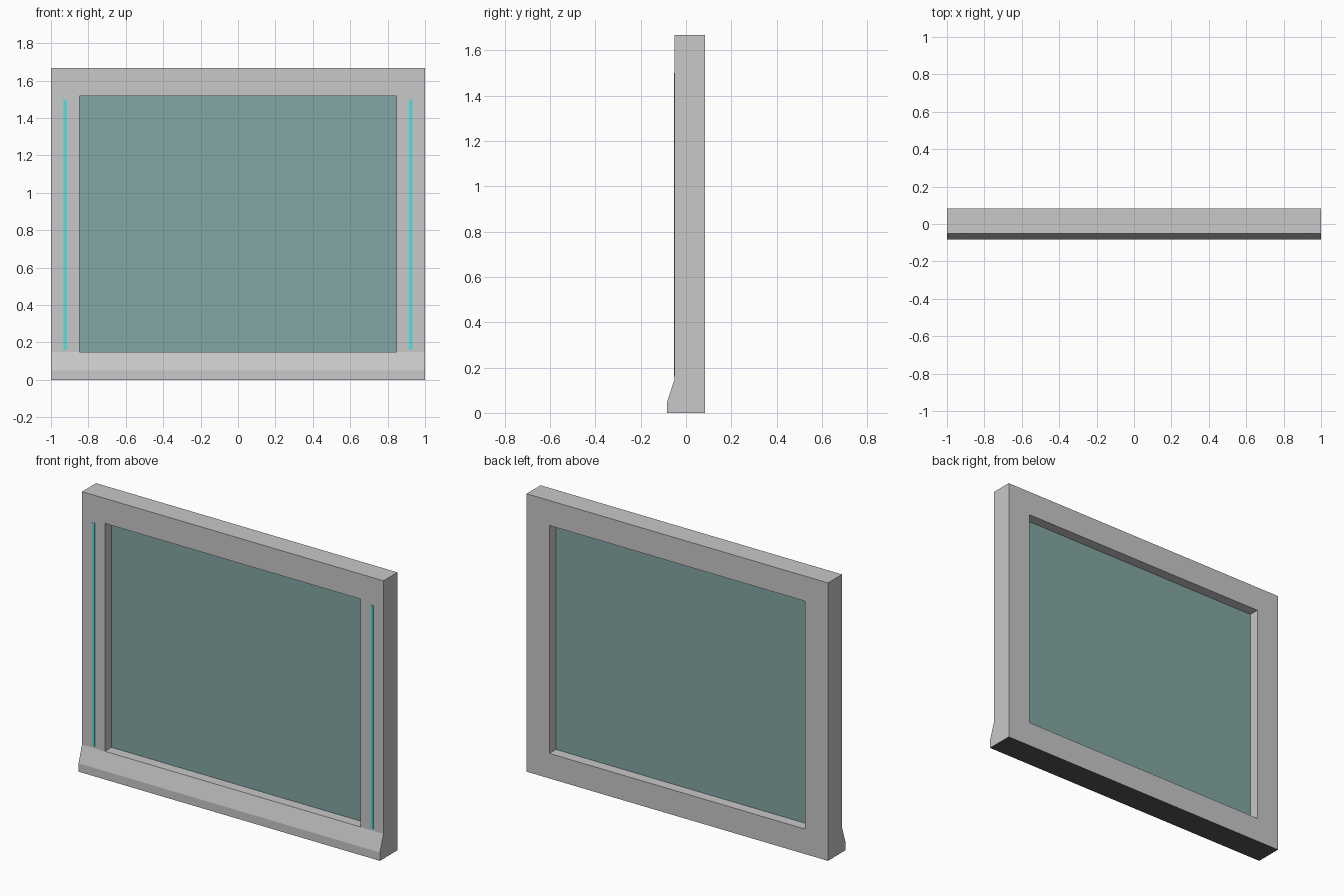
import bpy
import bmesh

if "Cube" in bpy.data.objects:
    bpy.data.objects.remove(bpy.data.objects["Cube"], do_unlink=True)


def material(name, rgb):
    mat = bpy.data.materials.new(name)
    mat.use_nodes = True
    color = (*rgb, 1)
    mat.diffuse_color = color
    mat.node_tree.nodes["Principled BSDF"].inputs["Base Color"].default_value = color
    return mat


grey = material("light grey", (0.58, 0.58, 0.58))
dark = material("dark grey", (0.09, 0.09, 0.09))
teal = material("teal glass", (0.227, 0.386, 0.376))
cyan = material("cyan light", (0.09, 0.76, 0.73))


def prism(name, profile, x0, x1, *mats):
    """Extrude a (y, z) side profile from x0 to x1."""
    bm = bmesh.new()
    face = bm.faces.new([bm.verts.new((x0, y, z)) for y, z in profile])
    ext = bmesh.ops.extrude_face_region(bm, geom=[face])
    verts = [v for v in ext["geom"] if isinstance(v, bmesh.types.BMVert)]
    bmesh.ops.translate(bm, verts=verts, vec=(x1 - x0, 0, 0))
    bmesh.ops.recalc_face_normals(bm, faces=bm.faces)
    mesh = bpy.data.meshes.new(name)
    bm.to_mesh(mesh)
    bm.free()
    for mat in mats:
        mesh.materials.append(mat)
    obj = bpy.data.objects.new(name, mesh)
    bpy.context.collection.objects.link(obj)
    return obj


def box(name, x, y, z, *mats):
    profile = [(y[0], z[0]), (y[0], z[1]), (y[1], z[1]), (y[1], z[0])]
    return prism(name, profile, x[0], x[1], *mats)


FRONT, BACK, SILL, TOP = -0.05, 0.083, -0.083, 1.667
OPEN_X, OPEN_Z = (-0.848, 0.848), (0.15, 1.517)

# Frame with a sloped sill along the lower front
frame = prism("window_frame",
              [(BACK, 0), (SILL, 0), (SILL, 0.05), (FRONT, 0.15), (FRONT, TOP), (BACK, TOP)],
              -1, 1, grey, dark)

# Opening cut through the frame
cutter = box("opening_cutter", OPEN_X, (-0.3, 0.3), OPEN_Z, grey)
cutter.hide_render = True
cut = frame.modifiers.new("opening", "BOOLEAN")
cut.operation = "DIFFERENCE"
cut.solver = "EXACT"
cut.object = cutter
evaluated = frame.evaluated_get(bpy.context.evaluated_depsgraph_get())
cut_mesh = bpy.data.meshes.new_from_object(evaluated)
frame.modifiers.clear()
frame.data = cut_mesh
bpy.data.objects.remove(cutter, do_unlink=True)

# Dark underside
for poly in frame.data.polygons:
    poly.material_index = int(poly.normal.z < -0.9 and poly.center.z < 0.01)

# Glass pane in the middle of the frame depth
box("glass_pane", OPEN_X, (0.012, 0.021), OPEN_Z, teal)

# Thin light strips on the front of both side posts
for side, sign in (("right", -1), ("left", 1)):
    x = 0.924 * sign
    box(side + "_light_strip", (x - 0.009, x + 0.009), (FRONT - 0.003, FRONT), (0.16, 1.5), cyan)
